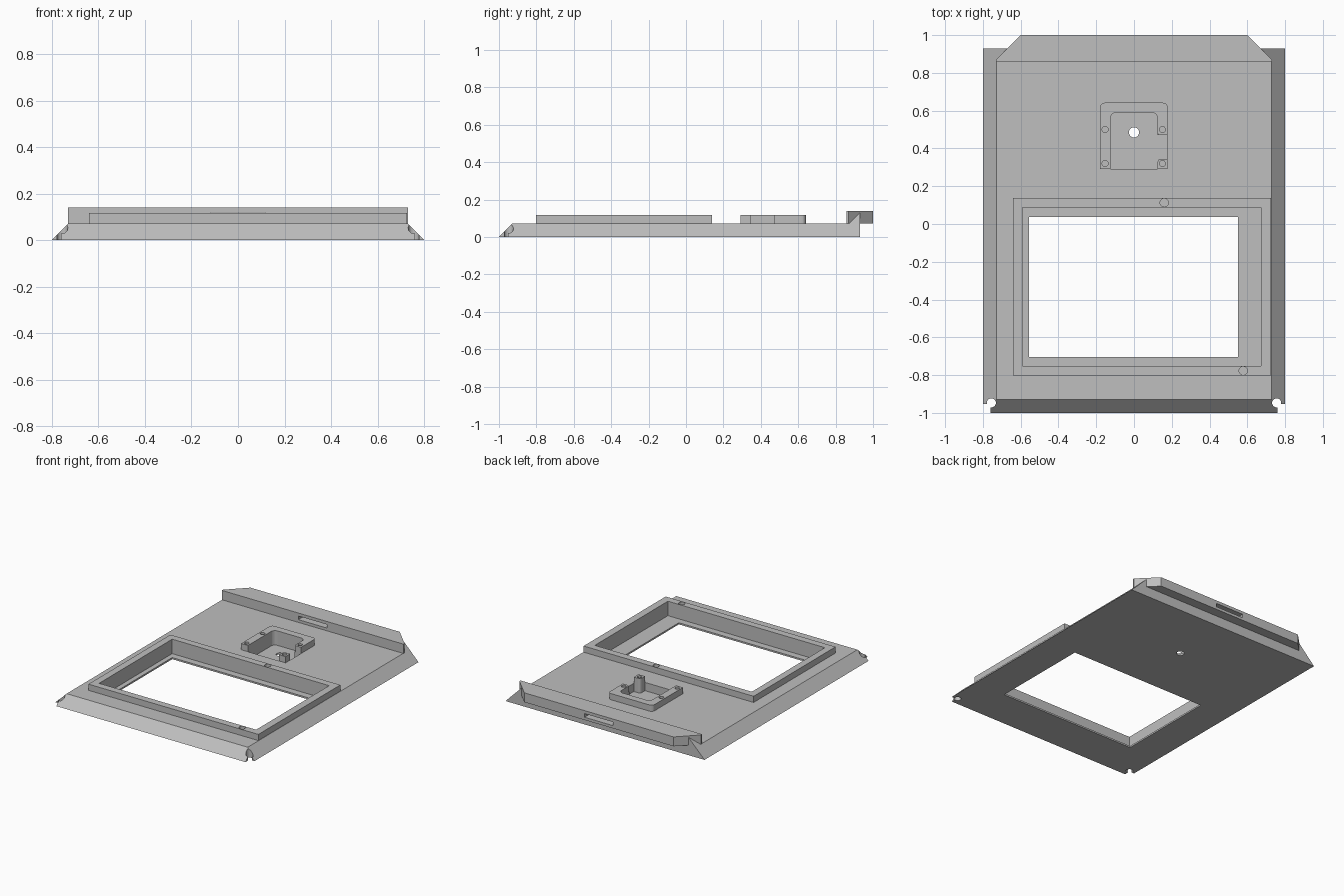
import bpy, bmesh, math
from mathutils import Vector

if "Cube" in bpy.data.objects:
    bpy.data.objects.remove(bpy.data.objects["Cube"])

grey = bpy.data.materials.new("plain_grey")
grey.diffuse_color = (0.52, 0.52, 0.52, 1)
grey.use_nodes = True
grey.node_tree.nodes["Principled BSDF"].inputs["Base Color"].default_value = grey.diffuse_color

TOP, RIM, FLOOR, BAR = 0.072, 0.117, 0.012, 0.14


def new_object(name, bm):
    bmesh.ops.recalc_face_normals(bm, faces=bm.faces[:])
    me = bpy.data.meshes.new(name)
    bm.to_mesh(me)
    bm.free()
    me.materials.append(grey)
    ob = bpy.data.objects.new(name, me)
    bpy.context.collection.objects.link(ob)
    return ob


def outline(points):
    """Points are (x, y) or (x, y, r), where r rounds the corner."""
    out = []
    n = len(points)
    for i, p in enumerate(points):
        c = Vector(p[:2])
        if len(p) == 2:
            out.append(c)
            continue
        a = c + (Vector(points[i - 1][:2]) - c).normalized() * p[2]
        b = c + (Vector(points[(i + 1) % n][:2]) - c).normalized() * p[2]
        centre = a + b - c
        for k in range(6):
            t = k / 5 * math.pi / 2
            out.append(centre + (a - centre) * math.cos(t) + (b - centre) * math.sin(t))
    return out


def prism(name, points, z0, z1):
    bm = bmesh.new()
    base = bm.faces.new([bm.verts.new((p.x, p.y, z0)) for p in outline(points)])
    top = bmesh.ops.extrude_face_region(bm, geom=[base])
    bmesh.ops.translate(bm, vec=(0, 0, z1 - z0),
                        verts=[v for v in top["geom"] if isinstance(v, bmesh.types.BMVert)])
    return new_object(name, bm)


def rect(x0, x1, y0, y1):
    return [(x0, y0), (x1, y0), (x1, y1), (x0, y1)]


def hole(x, y, r, z0=-0.1, z1=0.3):
    ring = [(x + r * math.cos(k * math.pi / 12), y + r * math.sin(k * math.pi / 12))
            for k in range(24)]
    return prism("hole_cutter", ring, z0, z1)


def cut(ob, cutters):
    for c in cutters:
        m = ob.modifiers.new("cut", 'BOOLEAN')
        m.operation, m.solver, m.object = 'DIFFERENCE', 'EXACT', c
    bpy.context.view_layer.update()
    me = bpy.data.meshes.new_from_object(ob.evaluated_get(bpy.context.evaluated_depsgraph_get()))
    ob.modifiers.clear()
    ob.data = me
    for c in cutters:
        bpy.data.objects.remove(c)


# Panel: slab with sloping sides and front, upright back
bm = bmesh.new()
rings = []
for x, y0, z in ((0.8, -1.0, 0), (0.728, -0.928, TOP)):
    rings.append([bm.verts.new((px, py, z)) for px, py in rect(-x, x, y0, 0.93)])
bm.faces.new(rings[0])
bm.faces.new(rings[1])
for i in range(4):
    j = (i + 1) % 4
    bm.faces.new((rings[0][i], rings[0][j], rings[1][j], rings[1][i]))
panel = new_object("panel", bm)

# Panel cuts: window, deep pockets, centre hole and corner reliefs
cutters = [
    prism("window_pocket", rect(-0.59, 0.672, -0.752, 0.087), FLOOR, 0.3),
    prism("window_opening", rect(-0.555, 0.55, -0.703, 0.037), -0.1, 0.1),
    prism("mount_pocket", [(-0.125, 0.292), (0.125, 0.292), (0.178, 0.292), (0.178, 0.47),
                           (0.125, 0.47), (0.125, 0.59, 0.03), (-0.125, 0.59, 0.03)], FLOOR, 0.3),
    hole(0, 0.485, 0.027),
]
for s in (-1, 1):
    cutters.append(hole(s * 0.755, -0.947, 0.024))
    cutters.append(prism("corner_cutter", rect(*sorted((s * 0.76, s * 0.9)), -1.1, -0.953), -0.1, 0.3))
cut(panel, cutters)

# Raised frame around the window, with two locating holes
frame = prism("window_frame", rect(-0.64, 0.726, -0.803, 0.138), TOP, RIM)
cut(frame, [prism("frame_cutter", rect(-0.59, 0.672, -0.752, 0.087), -0.1, 0.3),
            hole(0.16, 0.113, 0.022), hole(0.578, -0.777, 0.022)])

# Open mounting bracket around the small pocket
mount = prism("mount_bracket", [
    (-0.18, 0.292), (-0.125, 0.292), (-0.125, 0.59, 0.03), (0.125, 0.59, 0.03),
    (0.125, 0.47, 0.015), (0.178, 0.47), (0.178, 0.642, 0.025), (-0.18, 0.642, 0.025)], TOP, RIM)
cut(mount, [hole(x, y, 0.016) for x, y in ((-0.153, 0.5), (-0.153, 0.32), (0.15, 0.5))])

# Free-standing corner post with screw hole
post = prism("mount_post", [(0.125, 0.292), (0.178, 0.292), (0.178, 0.345),
                            (0.125, 0.345, 0.018)], FLOOR, RIM)
cut(post, [hole(0.15, 0.32, 0.016, TOP)])

# Rear bar overhanging the back, with chamfered ends and a slot
bar = prism("rear_bar", [(-0.73, 0.857), (0.73, 0.857), (0.73, 0.87), (0.6, 1.0),
                         (-0.6, 1.0), (-0.73, 0.87)], TOP, BAR)
cut(bar, [prism("slot_cutter", rect(-0.115, 0.115, 0.7, 1.2), 0.092, 0.118)])

# Small gussets continuing the side slopes up to the bar ends
for s, side in ((-1, "left"), (1, "right")):
    bm = bmesh.new()
    v = [bm.verts.new((s * x, y, z)) for x, y, z in (
        (0.728, 0.872, TOP), (0.728, 0.93, TOP), (0.67, 0.93, TOP), (0.67, 0.93, 0.13))]
    for f in ((0, 1, 2), (0, 1, 3), (1, 2, 3), (0, 2, 3)):
        bm.faces.new([v[i] for i in f])
    new_object(side + "_gusset", bm)
